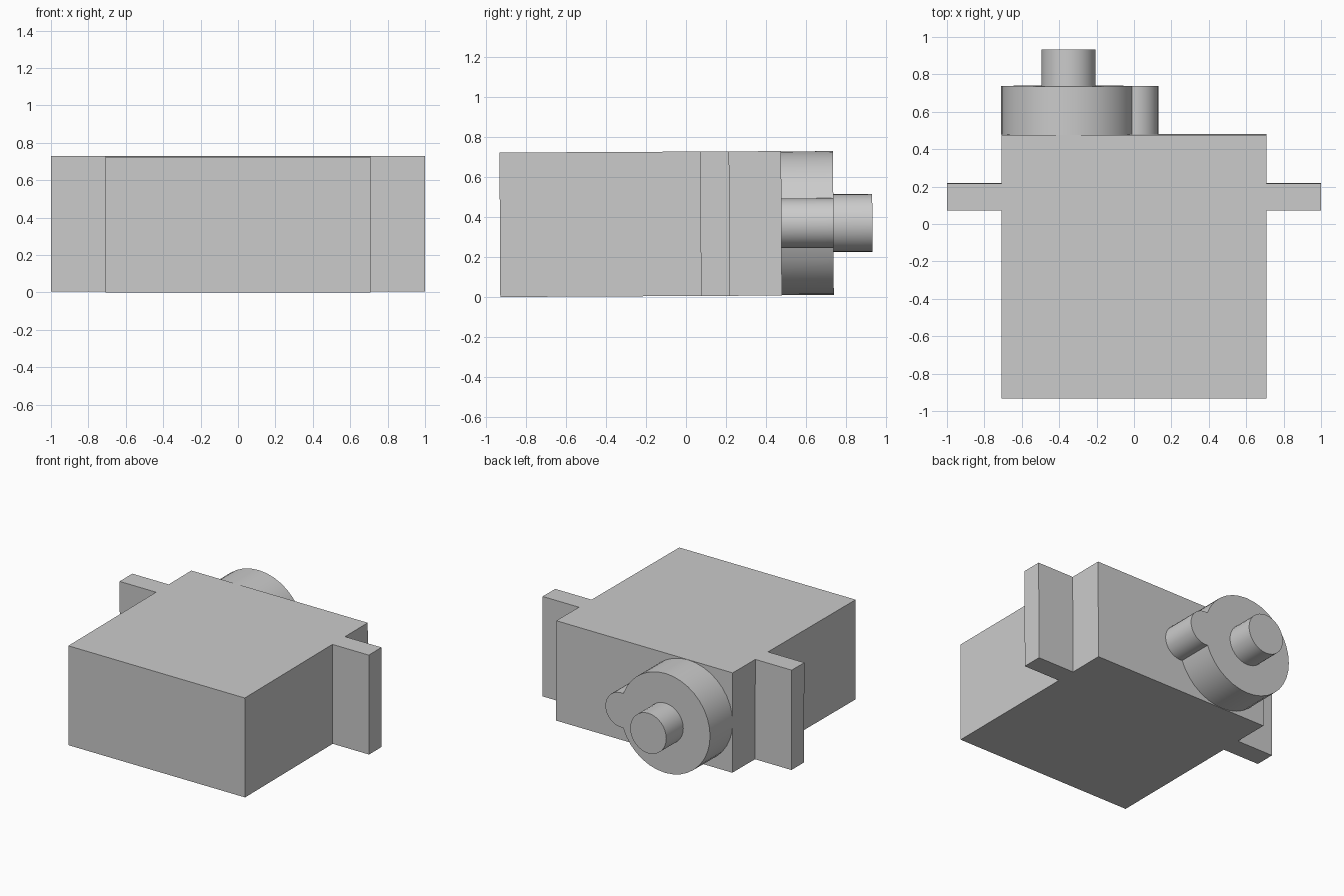
import bpy, bmesh
from math import pi, sin, cos, acos, atan2, radians
from mathutils import Matrix

cube = bpy.data.objects.get("Cube")
if cube:
    bpy.data.objects.remove(cube)

grey = bpy.data.materials.new("plain grey")
grey.use_nodes = True
colour = (0.6, 0.6, 0.6, 1)
grey.diffuse_color = colour
grey.node_tree.nodes["Principled BSDF"].inputs["Base Color"].default_value = colour

# The whole unit leans very slightly, its back end a touch higher
FRONT, BACK, HALF, HEIGHT = -0.93, 0.48, 0.708, 0.723
LEAN = Matrix.Translation((0, FRONT, 0)) @ Matrix.Rotation(radians(0.3), 4, "X") @ Matrix.Translation((0, -FRONT, 0))


def extrude(name, points, direction, smooth=False):
    """Solid made by sweeping a flat outline along a direction."""
    bm = bmesh.new()
    face = bm.faces.new([bm.verts.new(p) for p in points])
    swept = bmesh.ops.extrude_face_region(bm, geom=[face], use_keep_orig=True)
    new_verts = [g for g in swept["geom"] if isinstance(g, bmesh.types.BMVert)]
    bmesh.ops.translate(bm, verts=new_verts, vec=direction)
    bmesh.ops.recalc_face_normals(bm, faces=bm.faces)
    bm.transform(LEAN)
    mesh = bpy.data.meshes.new(name)
    bm.to_mesh(mesh)
    bm.free()
    mesh.materials.append(grey)
    obj = bpy.data.objects.new(name, mesh)
    bpy.context.collection.objects.link(obj)
    if smooth:
        bpy.ops.object.select_all(action="DESELECT")
        obj.select_set(True)
        bpy.context.view_layer.objects.active = obj
        bpy.ops.object.shade_smooth_by_angle(angle=radians(30))
    return obj


def arc(x, y, z, radius, start, end, steps):
    """Points along an arc facing the back."""
    angles = [start + (end - start) * i / steps for i in range(steps + 1)]
    return [(x + radius * cos(a), y, z + radius * sin(a)) for a in angles]


# Case with a mounting ear on each side, as one outline
EAR_FRONT, EAR_BACK = 0.075, 0.22
side = [(HALF, FRONT), (HALF, EAR_FRONT), (1, EAR_FRONT),
        (1, EAR_BACK), (HALF, EAR_BACK), (HALF, BACK)]
outline = side + [(-x, y) for x, y in reversed(side)]
extrude("case_with_ears", [(x, y, 0) for x, y in outline], (0, 0, HEIGHT))

# Round gear housing merged with the small boss beside it
CX, CZ = -0.35, HEIGHT / 2
BIG, SMALL, GAP = 0.36, 0.125, 0.355
meet = (GAP**2 + BIG**2 - SMALL**2) / (2 * GAP)
a = acos(meet / BIG)
b = atan2(BIG * sin(a), meet - GAP)
housing = arc(CX, BACK, CZ, BIG, a, 2 * pi - a, 32)
boss = arc(CX + GAP, BACK, CZ, SMALL, -b, b, 16)
extrude("gear_housing", housing + boss[1:-1], (0, 0.26, 0), smooth=True)

# Output shaft
shaft = arc(CX, BACK + 0.26, CZ, 0.145, 0, 2 * pi, 32)[:-1]
extrude("output_shaft", shaft, (0, 0.195, 0), smooth=True)
